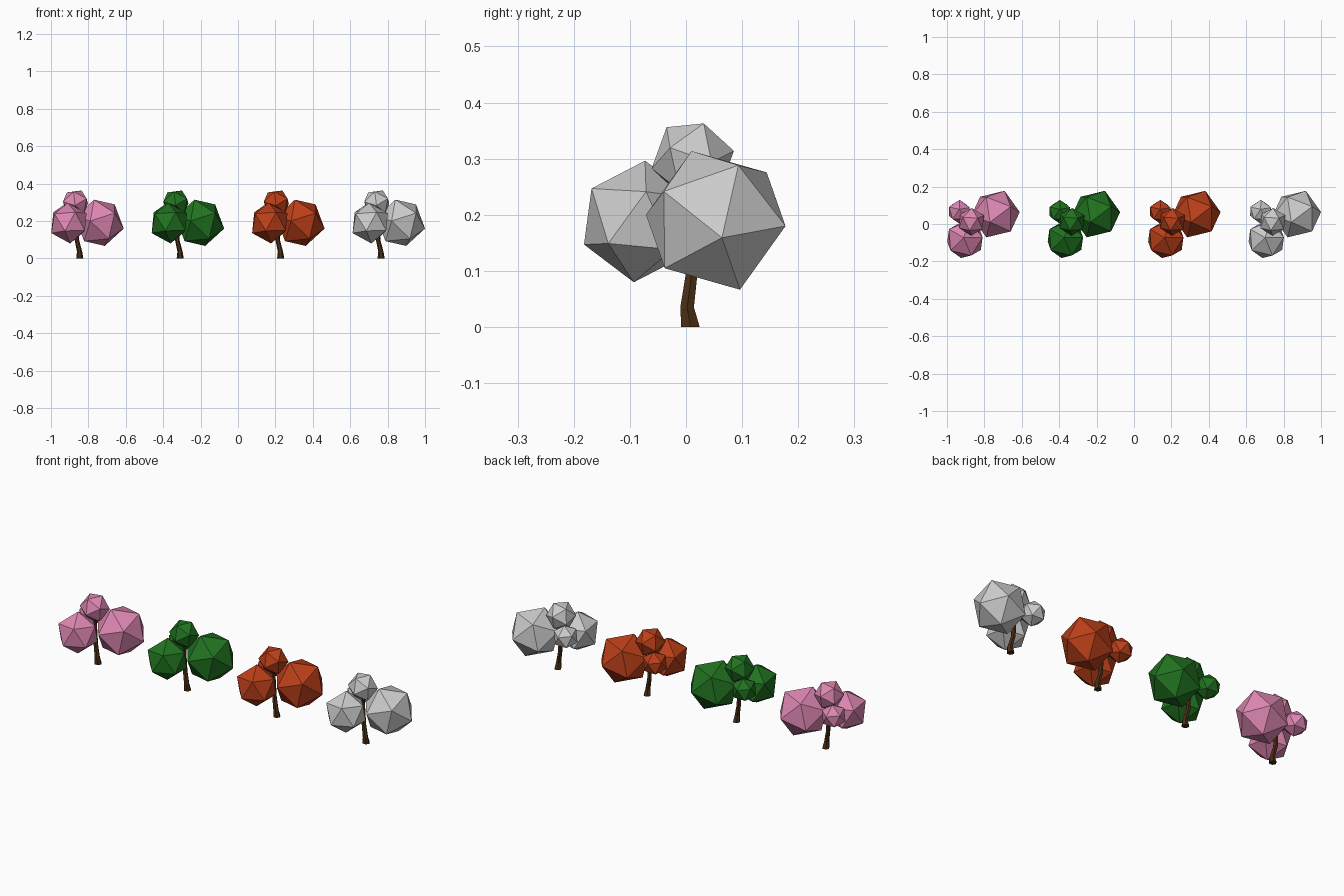
import bpy, bmesh
from math import sin, cos, tau, sqrt
from mathutils import Vector

if "Cube" in bpy.data.objects:
    bpy.data.objects.remove(bpy.data.objects["Cube"])


def material(name, rgb):
    m = bpy.data.materials.new(name)
    m.diffuse_color = (*rgb, 1)
    m.use_nodes = True
    m.node_tree.nodes["Principled BSDF"].inputs["Base Color"].default_value = m.diffuse_color
    return m


def finish(bm, name, mat):
    bmesh.ops.recalc_face_normals(bm, faces=bm.faces)
    me = bpy.data.meshes.new(name)
    bm.to_mesh(me)
    bm.free()
    if mat:
        me.materials.append(mat)
    ob = bpy.data.objects.new(name, me)
    bpy.context.collection.objects.link(ob)
    return ob


# Icosahedral leaf clump: one corner points along u, a neighbouring one towards w
def add_clump(bm, centre, r, u, w):
    e3 = Vector(u).normalized()
    e1 = Vector(w)
    e1 = (e1 - e3 * e1.dot(e3)).normalized()
    e2 = e3.cross(e1)
    pts = [e3]
    for k in range(5):
        a = k * tau / 5
        pts.append((e3 + 2 * (e1 * cos(a) + e2 * sin(a))) / sqrt(5))
    verts = [bm.verts.new(Vector(centre) + s * r * p) for p in pts for s in (1, -1)]
    bmesh.ops.convex_hull(bm, input=verts)


# Tapered limb lofted through (x, y, z, radius) stations
def add_limb(bm, stations, sides=6):
    rings = [[bm.verts.new((x + r * cos(k * tau / sides), y + r * sin(k * tau / sides), z))
              for k in range(sides)] for x, y, z, r in stations]
    for a, b in zip(rings, rings[1:]):
        for k in range(sides):
            j = (k + 1) % sides
            bm.faces.new((a[k], a[j], b[j], b[k]))
    bm.faces.new(rings[0][::-1])
    bm.faces.new(rings[-1])


CLUMPS = [
    ((-.741, .053, .190), .134, (.130, .011, -.031), (.083, -.092, .051)),
    ((-.904, -.083, .188), .109, (-.006, .010, .108), (.997, .07, 0)),
    ((-.869, .012, .298), .075, (.033, .020, .066), (-.012, -.049, .057)),
    ((-.934, .066, .220), .065, (0, .2, 1), (1, .3, 0)),
]
TRUNK = [(-.846, .008, 0, .019), (-.847, .002, .035, .014),
         (-.861, .010, .095, .012), (-.87, .012, .28, .008)]
BRANCH = [(-.866, .011, .17, .007), (-.93, .06, .215, .005)]

bark = material("bark", (.07, .027, .007))
SEASONS = [("spring", (.72, .24, .44)), ("summer", (.015, .17, .015)),
           ("autumn", (.5, .05, .01)), ("winter", None)]

# Four identical trees in a row, one foliage colour per season
for i, (season, rgb) in enumerate(SEASONS):
    crown = bmesh.new()
    for c in CLUMPS:
        add_clump(crown, *c)
    wood = bmesh.new()
    add_limb(wood, TRUNK)
    add_limb(wood, BRANCH, 5)
    leaf = material(season + "_leaves", rgb) if rgb else None
    for ob in (finish(crown, season + "_foliage", leaf), finish(wood, season + "_trunk", bark)):
        ob.location.x = i * .537
